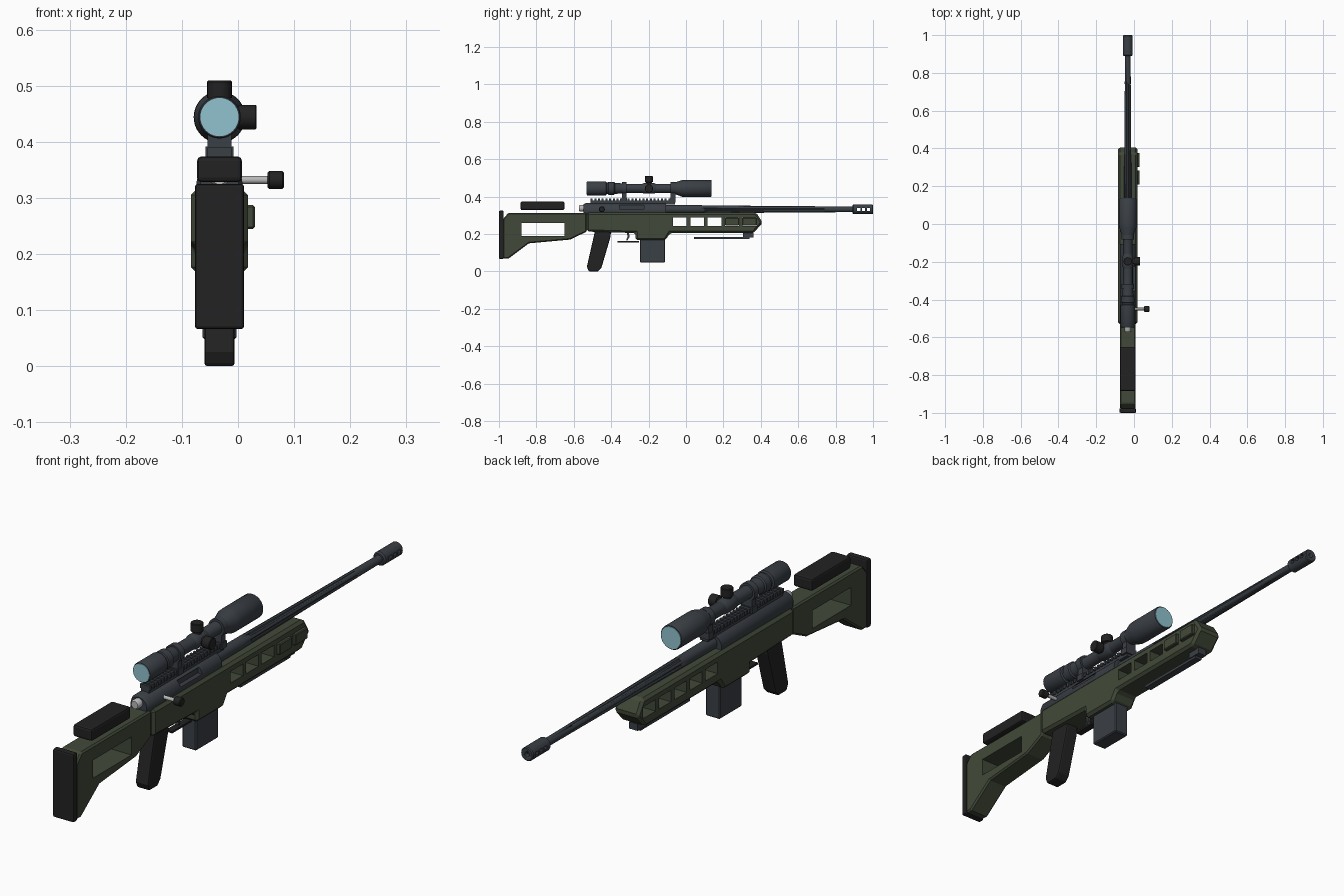
import bpy, bmesh, math
from mathutils import Matrix, Vector

if "Cube" in bpy.data.objects:
    bpy.data.objects.remove(bpy.data.objects["Cube"])

CX = -0.033          # centre plane of the rifle
BORE, SIGHT = 0.332, 0.444   # heights of barrel and scope axes


def material(name, r, g, b):
    m = bpy.data.materials.new(name)
    m.use_nodes = True
    m.diffuse_color = (r, g, b, 1)
    m.node_tree.nodes["Principled BSDF"].inputs["Base Color"].default_value = (r, g, b, 1)
    return m


GREEN = material("olive green", 0.053, 0.066, 0.040)
BLACK = material("rubber black", 0.016, 0.016, 0.016)
SLATE = material("gunmetal", 0.042, 0.050, 0.060)
STEEL = material("bright steel", 0.48, 0.48, 0.48)
GLASS = material("lens blue", 0.28, 0.54, 0.62)


def apply(ob, mod):
    bpy.context.view_layer.objects.active = ob
    bpy.ops.object.modifier_apply(modifier=mod.name)


def make(name, bm, mat, bevel=0, segments=1, smooth=False):
    bmesh.ops.recalc_face_normals(bm, faces=bm.faces)
    me = bpy.data.meshes.new(name)
    bm.to_mesh(me)
    bm.free()
    me.materials.append(mat)
    ob = bpy.data.objects.new(name, me)
    bpy.context.collection.objects.link(ob)
    bpy.ops.object.select_all(action='DESELECT')
    ob.select_set(True)
    bpy.context.view_layer.objects.active = ob
    if bevel:
        mod = ob.modifiers.new("bevel", 'BEVEL')
        mod.width, mod.segments = bevel, segments
        mod.limit_method, mod.angle_limit = 'ANGLE', math.radians(40)
        apply(ob, mod)
    if smooth:
        bpy.ops.object.shade_smooth_by_angle(angle=math.radians(35))
    return ob


def prism(name, profile, half, mat, **kw):
    """Side profile of (y, z) points extruded across x."""
    bm = bmesh.new()
    face = bm.faces.new([bm.verts.new((CX - half, y, z)) for y, z in profile])
    out = bmesh.ops.extrude_face_region(bm, geom=[face])["geom"]
    moved = [v for v in out if isinstance(v, bmesh.types.BMVert)]
    bmesh.ops.translate(bm, verts=moved, vec=(2 * half, 0, 0))
    return make(name, bm, mat, **kw)


def box(name, x, y, z, mat, **kw):
    bm = bmesh.new()
    size = Matrix.Diagonal((x[1] - x[0], y[1] - y[0], z[1] - z[0], 1))
    mid = Matrix.Translation((sum(x) / 2, sum(y) / 2, sum(z) / 2))
    bmesh.ops.create_cube(bm, size=1, matrix=mid @ size)
    return make(name, bm, mat, **kw)


def slab(name, half, y, z, mat, **kw):
    return box(name, (CX - half, CX + half), y, z, mat, **kw)


def lathe(name, origin, axis, profile, mat, n=32):
    """Turned part: (distance along axis, radius) points."""
    bm = bmesh.new()
    turn = Vector(axis).to_track_quat('Z', 'Y').to_matrix()
    rings = [[bm.verts.new(Vector(origin) + turn @ Vector((
        r * math.cos(math.tau * i / n), r * math.sin(math.tau * i / n), d)))
        for i in range(n)] for d, r in profile]
    for a, b in zip(rings, rings[1:]):
        for i in range(n):
            j = (i + 1) % n
            bm.faces.new((a[i], a[j], b[j], b[i]))
    bm.faces.new(rings[0])
    bm.faces.new(rings[-1])
    return make(name, bm, mat, smooth=True)


def along(name, z, profile, mat, n=32):
    return lathe(name, (CX, 0, z), (0, 1, 0), profile, mat, n)


def cut(ob, cutters):
    for c in cutters:
        mod = ob.modifiers.new("cut", 'BOOLEAN')
        mod.operation, mod.solver, mod.object = 'DIFFERENCE', 'EXACT', c
        apply(ob, mod)
        bpy.data.objects.remove(c)


# Chassis with fore-end, magazine well and row of windows
chassis = prism("chassis", [(-0.53, 0.315), (0.375, 0.315), (0.41, 0.26), (0.36, 0.205),
                            (-0.085, 0.205), (-0.11, 0.167), (-0.27, 0.167), (-0.27, 0.205),
                            (-0.53, 0.213)], 0.051, GREEN, bevel=0.01)
starts = [-0.07 + 0.093 * i for i in range(5)]
cut(chassis, [slab("window_cutter", 0.1, (y, y + 0.074), (0.243, 0.287), GREEN) for y in starts])
for y in starts[3:]:
    box("side_plate", (CX + 0.045, CX + 0.063), (y, y + 0.074), (0.245, 0.287), GREEN, bevel=0.003)

# Butt stock with slanted opening
stock = prism("butt_stock", [(-0.53, 0.313), (-0.95, 0.313), (-0.978, 0.28), (-0.978, 0.068),
                             (-0.95, 0.068), (-0.84, 0.15), (-0.62, 0.17), (-0.53, 0.213)],
              0.042, GREEN, bevel=0.006)
cut(stock, [prism("opening_cutter", [(-0.65, 0.258), (-0.88, 0.258), (-0.88, 0.19),
                                     (-0.65, 0.19)], 0.1, GREEN)])
slab("butt_pad", 0.044, (-1, -0.975), (0.066, 0.325), BLACK, bevel=0.006, segments=2)
slab("cheek_rest", 0.040, (-0.885, -0.65), (0.328, 0.374), BLACK, bevel=0.008, segments=2)

# Grip, trigger, guard and magazine
prism("pistol_grip", [(-0.487, 0.215), (-0.40, 0.215), (-0.405, 0.18), (-0.452, 0.02), (-0.47, 0),
                      (-0.52, 0), (-0.53, 0.025)], 0.027, BLACK, bevel=0.006, segments=2)
prism("trigger", [(-0.318, 0.21), (-0.305, 0.21), (-0.302, 0.185), (-0.313, 0.165),
                  (-0.32, 0.167), (-0.312, 0.187)], 0.006, SLATE)
slab("trigger_guard", 0.013, (-0.365, -0.25), (0.155, 0.162), BLACK)
slab("magazine", 0.030, (-0.246, -0.112), (0.047, 0.19), SLATE, bevel=0.004)

# Accessory rail under the fore-end
slab("under_rail", 0.014, (0.043, 0.34), (0.173, 0.184), SLATE)
slab("under_rail_mount", 0.018, (0.305, 0.362), (0.182, 0.208), SLATE)

# Receiver with ejection port, bolt and handle
receiver = along("receiver", 0.325, [(-0.548, 0.034), (-0.535, 0.041), (-0.107, 0.041)], SLATE)
cut(receiver, [box("port_cutter", (CX + 0.022, CX + 0.1), (-0.355, -0.225), (0.333, 0.356), SLATE)])
along("bolt_tail", 0.338, [(-0.572, 0.014), (-0.566, 0.018), (-0.54, 0.018)], STEEL, 16)
lathe("bolt_handle", (CX, -0.45, BORE), (1, 0, 0), [(0, 0.007), (0.09, 0.007)], STEEL, 16)
lathe("bolt_knob", (CX, -0.45, BORE), (1, 0, 0),
      [(0.086, 0.013), (0.089, 0.016), (0.112, 0.016), (0.115, 0.013)], BLACK, 20)

# Fluted, tapering barrel
barrel = along("barrel", BORE, [(-0.12, 0.023), (0.06, 0.022), (0.45, 0.018), (0.9, 0.015)], SLATE)
flutes = []
for i in range(6):
    a = math.tau * i / 6
    flutes.append(lathe("flute_cutter", (CX + 0.023 * math.cos(a), 0.1, BORE + 0.023 * math.sin(a)),
                        (0, 1, 0), [(0, 0.0065), (0.64, 0.0085)], SLATE, 8))
cut(barrel, flutes)

# Muzzle brake with bore and side ports
brake = along("muzzle_brake", BORE, [(0.89, 0.021), (0.895, 0.026), (0.996, 0.026), (1, 0.023)], SLATE)
cut(brake, [along("bore_cutter", BORE, [(0.91, 0.009), (1.1, 0.009)], SLATE, 16)]
    + [slab("port_cutter", 0.1, (y, y + 0.017), (BORE - 0.008, BORE + 0.008), SLATE)
       for y in (0.915, 0.941, 0.967)])

# Toothed top rail
slab("rail_base", 0.017, (-0.51, -0.06), (0.358, 0.378), SLATE)
for i in range(23):
    y = -0.51 + i * 0.0198
    slab("rail_tooth", 0.021, (y, y + 0.0105), (0.374, 0.390), SLATE)

# Scope body, lenses, rings and turrets
along("scope_body", SIGHT, [(-0.53, 0.036), (-0.526, 0.038), (-0.428, 0.038), (-0.425, 0.031),
                            (-0.418, 0.031), (-0.415, 0.035), (-0.385, 0.035), (-0.38, 0.030),
                            (-0.31, 0.024), (-0.08, 0.024), (-0.02, 0.045), (0.0, 0.046),
                            (0.132, 0.046), (0.135, 0.044)], SLATE, 40)
along("eyepiece_lens", SIGHT, [(-0.532, 0.034), (-0.52, 0.034)], GLASS, 40)
along("objective_lens", SIGHT, [(0.125, 0.041), (0.137, 0.041)], GLASS, 40)
for y in (-0.33, -0.07):
    along("scope_ring", SIGHT, [(y - 0.013, 0.033), (y + 0.013, 0.033)], SLATE)
    slab("ring_mount", 0.021, (y - 0.013, y + 0.013), (0.372, 0.43), SLATE)
    slab("ring_clamp", 0.025, (y - 0.015, y + 0.015), (0.368, 0.392), SLATE)
along("turret_collar", SIGHT, [(-0.235, 0.024), (-0.225, 0.028), (-0.17, 0.028), (-0.16, 0.024)], SLATE)
for side, reach in (((0, 0, 1), 0.065), ((1, 0, 0), 0.066)):
    lathe("turret", (CX, -0.198, SIGHT), side,
          [(0, 0.015), (0.032, 0.015), (0.034, 0.022), (reach - 0.002, 0.022), (reach, 0.020)],
          BLACK, 24)
